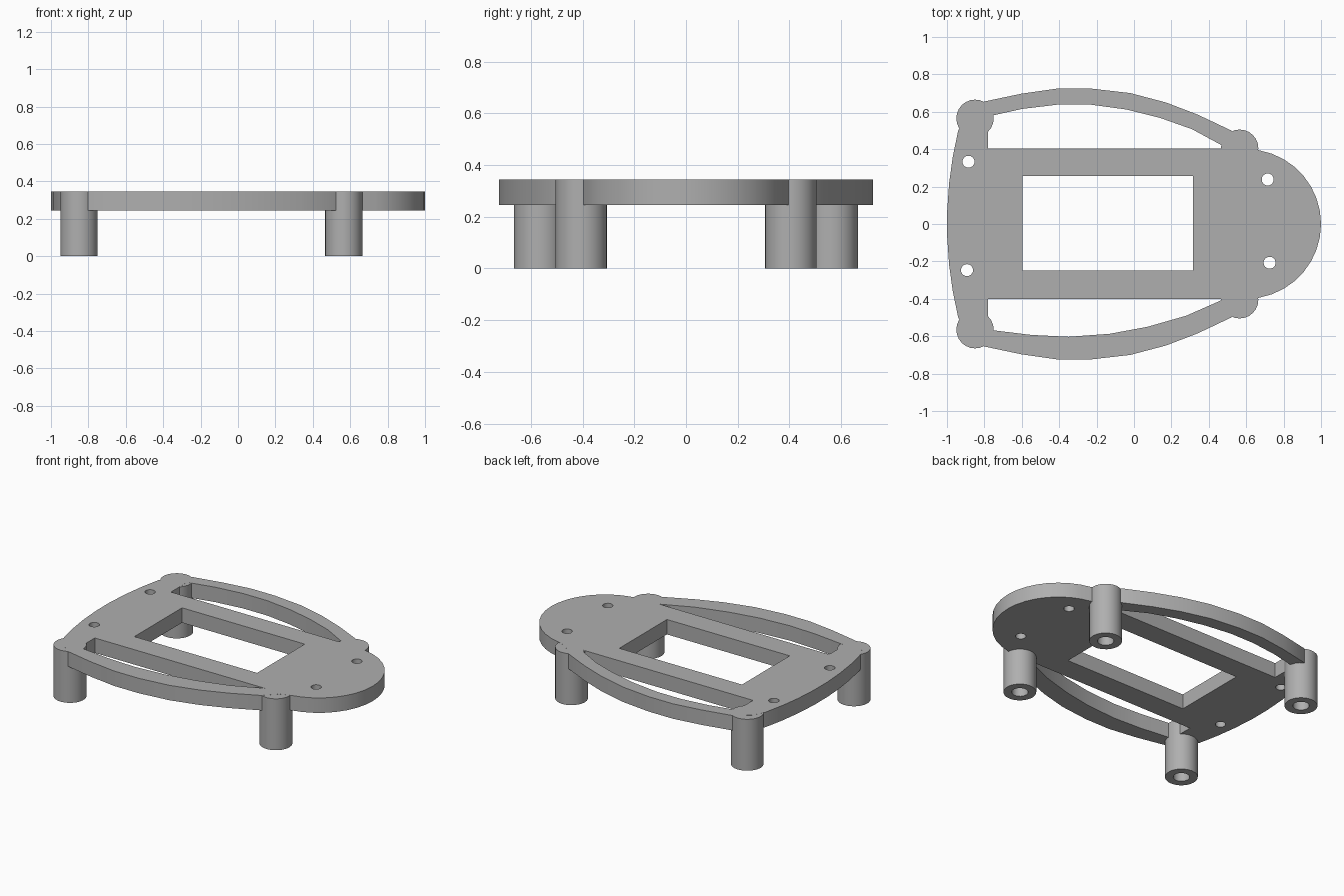
import bpy, bmesh, math

cube = bpy.data.objects.get("Cube")
if cube:
    bpy.data.objects.remove(cube, do_unlink=True)

BOTTOM, TOP = 0.245, 0.345
LEG_R, BORE_R, BORE_DEPTH = 0.1, 0.05, 0.245

grey = bpy.data.materials.new("plain grey")
grey.use_nodes = True
GREY = (0.43, 0.43, 0.43, 1)
grey.diffuse_color = GREY
grey.node_tree.nodes["Principled BSDF"].inputs["Base Color"].default_value = GREY


def finish(name, bm):
    """Clean the mesh, make the object and smooth its curved walls."""
    bmesh.ops.remove_doubles(bm, verts=bm.verts, dist=0.0002)
    bmesh.ops.recalc_face_normals(bm, faces=bm.faces)
    mesh = bpy.data.meshes.new(name)
    bm.to_mesh(mesh)
    bm.free()
    mesh.materials.append(grey)
    obj = bpy.data.objects.new(name, mesh)
    bpy.context.collection.objects.link(obj)
    bpy.ops.object.select_all(action='DESELECT')
    obj.select_set(True)
    bpy.context.view_layer.objects.active = obj
    bpy.ops.object.shade_smooth_by_angle(angle=math.radians(30))
    return obj


def circle(cx, cy, r, n=24):
    return [(cx + r * math.cos(math.tau * i / n), cy + r * math.sin(math.tau * i / n))
            for i in range(n)]


def flip(points):
    return [(x, -y) for x, y in reversed(points)]


# Outer outline: nose arc, side bow, bowed tail edge, mirrored across y
nose = [(0.6 + 0.4 * math.cos(math.radians(a)), 0.4 * math.sin(math.radians(a)))
        for a in range(-80, 81, 10)]
bow = [(0.6, 0.42), (0.52, 0.5), (0.34, 0.585), (0.17, 0.65), (-0.02, 0.7), (-0.23, 0.724),
       (-0.41, 0.724), (-0.6, 0.697), (-0.8, 0.655), (-0.9, 0.58)]
tail = [(-1 + 0.24 * y * y, y) for y in (0.5, 0.36, 0.22, 0.07, -0.07, -0.22, -0.36, -0.5)]
outline = nose + bow + tail + flip(bow)

# Openings: display window, two side slots and four screw holes
window = [(-0.595, -0.248), (0.315, -0.248), (0.315, 0.257), (-0.595, 0.257)]
left_slot = [(-0.78, 0.404), (0.5, 0.404), (0.31, 0.507), (0.14, 0.567), (-0.04, 0.612),
             (-0.23, 0.638), (-0.41, 0.638), (-0.6, 0.615), (-0.78, 0.575)]
right_slot = [(-0.78, -0.402), (0.48, -0.402), (0.28, -0.49), (0.07, -0.55), (-0.13, -0.587),
              (-0.35, -0.603), (-0.55, -0.593), (-0.78, -0.565)]
holes = [circle(x, y, 0.032) for x, y in
         ((-0.885, 0.333), (-0.893, -0.247), (0.715, 0.238), (0.725, -0.207))]

# Plate: filled and extruded profile
curve = bpy.data.curves.new("plate_profile", 'CURVE')
curve.dimensions = '2D'
curve.fill_mode = 'BOTH'
curve.extrude = (TOP - BOTTOM) / 2
for loop in [outline, window, left_slot, right_slot] + holes:
    spline = curve.splines.new('POLY')
    spline.points.add(len(loop) - 1)
    for point, (x, y) in zip(spline.points, loop):
        point.co = (x, y, 0, 1)
    spline.use_cyclic_u = True
profile = bpy.data.objects.new("plate_profile", curve)
bpy.context.collection.objects.link(profile)
bpy.context.view_layer.update()
flat = bpy.data.meshes.new_from_object(
    profile.evaluated_get(bpy.context.evaluated_depsgraph_get()))
bpy.data.objects.remove(profile, do_unlink=True)
bm = bmesh.new()
bm.from_mesh(flat)
bpy.data.meshes.remove(flat)
bmesh.ops.translate(bm, verts=bm.verts, vec=(0, 0, (TOP + BOTTOM) / 2))
finish("plate", bm)


# Legs: lathed posts with a blind bore from below
def leg(name, x, y):
    bm = bmesh.new()
    section = [(0, TOP - 0.0005), (LEG_R, TOP - 0.0005), (LEG_R, 0),
               (BORE_R, 0), (BORE_R, BORE_DEPTH), (0, BORE_DEPTH)]
    verts = [bm.verts.new((r, 0, z)) for r, z in section]
    edges = [bm.edges.new(pair) for pair in zip(verts, verts[1:])]
    bmesh.ops.spin(bm, geom=verts + edges, cent=(0, 0, 0), axis=(0, 0, 1),
                   angle=math.tau, steps=24)
    finish(name, bm).location = (x, y, 0)


for side, sign in (("left", 1), ("right", -1)):
    leg("tail_leg_" + side, -0.85, sign * 0.565)
    leg("nose_leg_" + side, 0.565, sign * 0.405)
